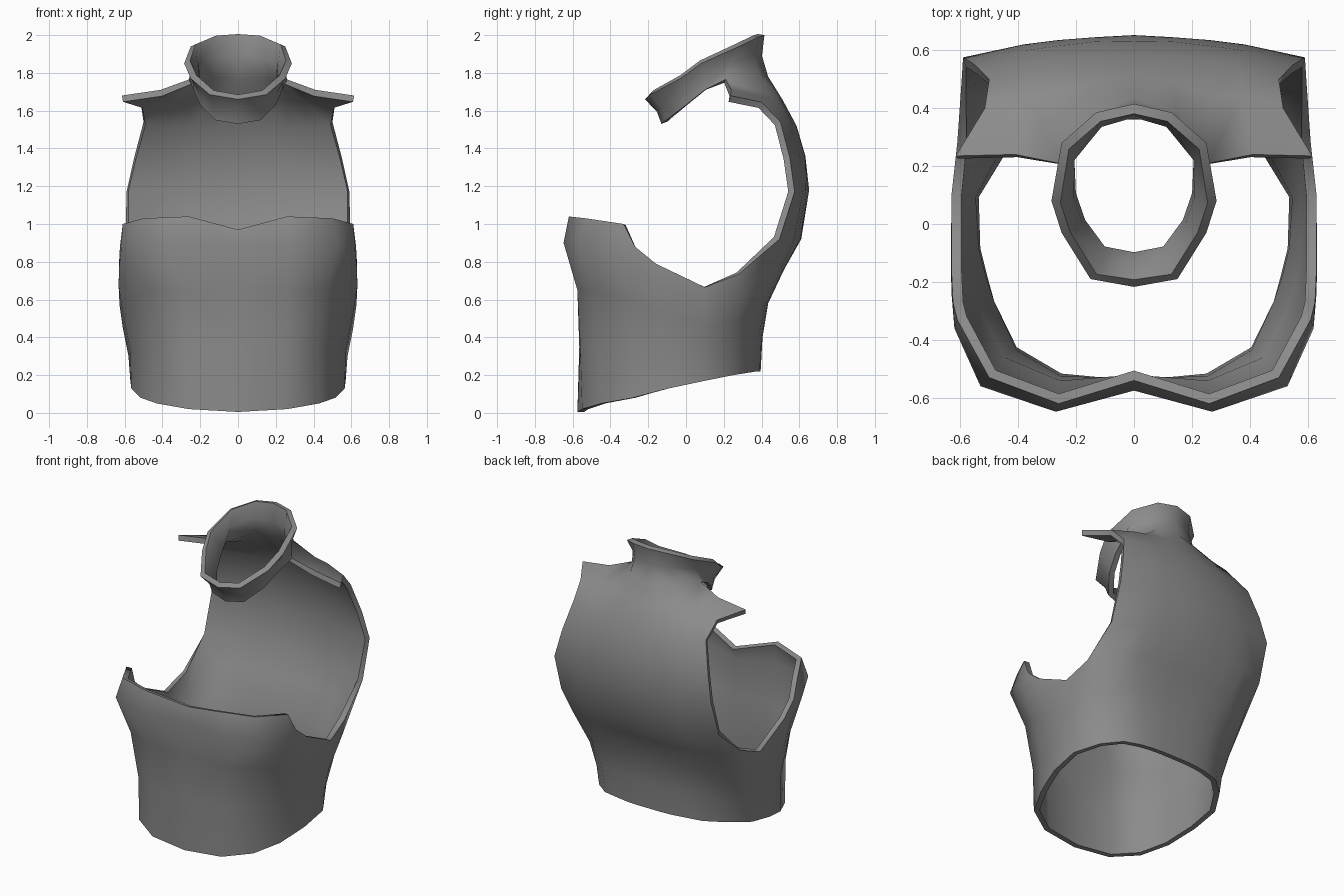
import bpy, bmesh

bm = bmesh.new()


def loft(columns):
    """Skin neighbouring columns (each a bottom-to-top profile) with quads facing outward."""
    grid = [[bm.verts.new(p) for p in col] for col in columns]
    for a, b in zip(grid, grid[1:]):
        for j in range(len(a) - 1):
            bm.faces.new((a[j], b[j], b[j + 1], a[j + 1]))


# Half waist and chest: vertical profiles from the front centre to under the arm
front_profiles = [
    [(0, -.575, .005), (0, -.565, .35), (0, -.555, .65), (0, -.575, .88), (0, -.54, .97)],
    [(.26, -.55, .02), (.26, -.56, .35), (.26, -.575, .65), (.27, -.648, .9), (.26, -.62, 1.04)],
    [(.43, -.45, .05), (.43, -.46, .35), (.47, -.485, .65), (.53, -.56, .9), (.50, -.53, 1.03)],
    [(.515, -.28, .08), (.515, -.28, .32), (.56, -.31, .6), (.62, -.36, .85), (.61, -.33, 1.0)],
    [(.54, -.19, .105), (.545, -.19, .33), (.59, -.21, .56), (.63, -.24, .76), (.625, -.27, .88)],
    [(.565, -.09, .13), (.57, -.09, .33), (.61, -.11, .53), (.632, -.14, .67), (.63, -.16, .79)],
    [(.57, .1, .17), (.58, .1, .3), (.61, .1, .45), (.627, .1, .57), (.63, .1, .665)],
]
# Half lower back: profiles from the side to the back centre
back_profiles = [
    [(.48, .25, .2), (.5, .25, .33), (.545, .26, .48), (.59, .28, .62), (.61, .28, .735)],
    [(.37, .345, .215), (.39, .355, .4), (.44, .39, .58), (.54, .45, .76), (.595, .495, .92)],
    [(.26, .375, .22), (.27, .385, .4), (.30, .42, .58), (.37, .50, .76), (.4, .575, .92)],
    [(.17, .39, .22), (.18, .40, .4), (.2, .43, .58), (.25, .515, .76), (.27, .59, .92)],
    [(.09, .395, .22), (.09, .405, .4), (.1, .435, .58), (.13, .52, .76), (.14, .605, .92)],
    [(0, .395, .22), (0, .405, .4), (0, .435, .58), (0, .52, .76), (0, .61, .92)],
]
loft(front_profiles + back_profiles)

# Half upper back, curling forward into the shoulder flap and the collar base
upper_back = [
    [(.59, .575, 1.17), (.55, .55, 1.35), (.50, .50, 1.54), (.515, .40, 1.645), (.615, .235, 1.68)],
    [(.38, .62, 1.18), (.37, .60, 1.36), (.36, .55, 1.53), (.37, .44, 1.67), (.41, .24, 1.71)],
    [(.26, .635, 1.18), (.26, .615, 1.36), (.26, .565, 1.53), (.27, .44, 1.69), (.26, .21, 1.765)],
    [(.13, .645, 1.18), (.13, .63, 1.36), (.13, .58, 1.53), (.14, .49, 1.68), (.15, .385, 1.79)],
    [(0, .652, 1.18), (0, .632, 1.36), (0, .585, 1.52), (0, .51, 1.66), (0, .435, 1.78)],
]
loft([[low[-1]] + high for low, high in zip(back_profiles[1:], upper_back)])

# Half collar: lower edge, flared rim and a pinched middle loop between them
collar_base = [(0, -.13, 1.53), (.12, -.105, 1.55), (.2, 0, 1.63), (.235, .1, 1.71),
               (.26, .21, 1.765), (.15, .385, 1.79), (0, .435, 1.78)]
collar_rim = [(0, -.217, 1.66), (.15, -.19, 1.685), (.25, -.03, 1.77), (.285, .08, 1.85),
              (.25, .28, 1.94), (.13, .385, 1.99), (0, .415, 2.0)]


def pinch(a, b, s=.93):
    x, y, z = [(p + q) / 2 for p, q in zip(a, b)]
    return (x * s, .1 + (y - .1) * s, z)


loft([[a, pinch(a, b), b] for a, b in zip(collar_base, collar_rim)])

# Weld the half shell, then mirror and thicken it inward
bmesh.ops.remove_doubles(bm, verts=bm.verts, dist=.001)
mesh = bpy.data.meshes.new("torso_armor")
bm.to_mesh(mesh)
bm.free()
armor = bpy.data.objects.new("torso_armor", mesh)
bpy.context.collection.objects.link(armor)

# Dark grey plate
plate = bpy.data.materials.new("dark_plate")
plate.diffuse_color = (.26, .26, .26, 1)
mesh.materials.append(plate)

mirror = armor.modifiers.new("mirror", 'MIRROR')
mirror.use_clip = True
shell = armor.modifiers.new("shell", 'SOLIDIFY')
shell.thickness = .035
shell.offset = -1

bpy.context.view_layer.objects.active = armor
armor.select_set(True)
bpy.ops.object.convert(target='MESH')
bpy.ops.object.shade_smooth_by_angle(angle=1.05)
